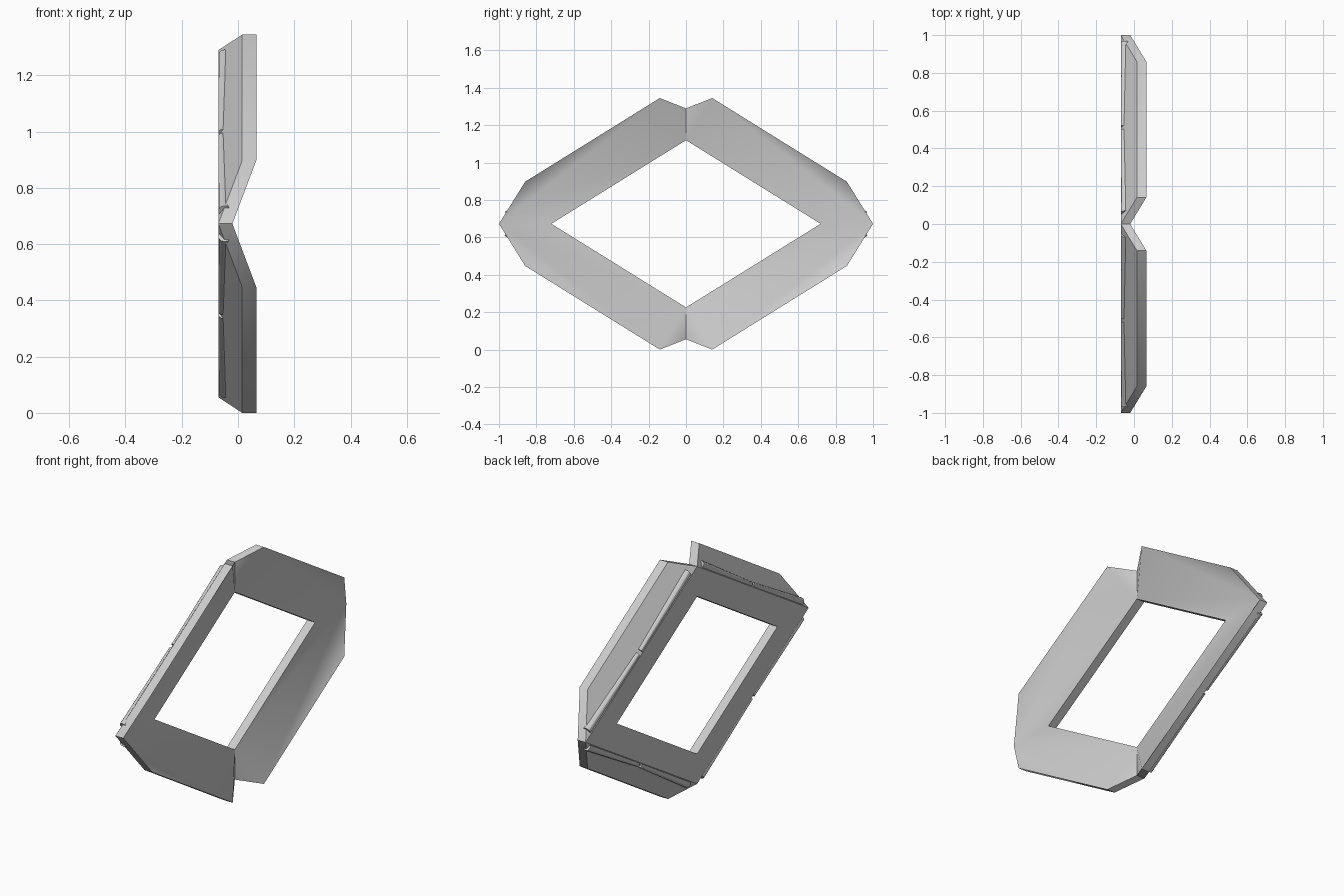
import bpy, bmesh, math
from mathutils import Vector

old = bpy.data.objects.get("Cube")
if old:
    bpy.data.objects.remove(old, do_unlink=True)

grey = bpy.data.materials.new("plain_grey")
grey.use_nodes = True
grey.diffuse_color = (0.6, 0.6, 0.6, 1)
grey.node_tree.nodes["Principled BSDF"].inputs["Base Color"].default_value = (0.6, 0.6, 0.6, 1)

MID = 0.6725      # height of the centre
BACK = -0.07      # flat rear plane
THICK = 0.05

# Rear outline of one quarter: (x, y, z above centre)
QUARTER = {
    "peak": (BACK, 0, 0.617),
    "top_corner": (BACK + 0.085, 0.14, MID),
    "side_corner": (BACK + 0.085, 0.86, 0.225),
    "tip": (BACK, 1, 0),
    "inner_top": (BACK, 0, 0.447),
    "inner_side": (BACK, 0.72, 0),
}
RIM = ["peak", "top_corner", "side_corner", "tip"]
FRONT = [
    ("peak", "top_corner", "inner_top"),
    ("inner_top", "top_corner", "tip"),
    ("top_corner", "side_corner", "tip"),
    ("inner_top", "tip", "inner_side"),
]
REAR = [("peak", "inner_top", "inner_side", "tip"), tuple(RIM)]
SIGNS = [(sy, sz) for sy in (1, -1) for sz in (1, -1)]


def place(p, sy, sz):
    return Vector((p[0], p[1] * sy, MID + p[2] * sz))


def finish(bm, name):
    bmesh.ops.remove_doubles(bm, verts=bm.verts, dist=0.0001)
    bmesh.ops.recalc_face_normals(bm, faces=bm.faces)
    mesh = bpy.data.meshes.new(name)
    bm.to_mesh(mesh)
    bm.free()
    mesh.materials.append(grey)
    obj = bpy.data.objects.new(name, mesh)
    bpy.context.collection.objects.link(obj)
    bpy.ops.object.select_all(action="DESELECT")
    obj.select_set(True)
    bpy.context.view_layer.objects.active = obj
    bpy.ops.object.shade_smooth_by_angle(angle=math.radians(30))
    return obj


# Diamond frame with a flared flange on each of its four arms
bm = bmesh.new()
for sy, sz in SIGNS:
    rear = {k: bm.verts.new(place(p, sy, sz)) for k, p in QUARTER.items()}
    front = {k: bm.verts.new(v.co + Vector((THICK, 0, 0))) for k, v in rear.items()}
    for f in FRONT:
        bm.faces.new([front[k] for k in f])
    for f in REAR:
        bm.faces.new([rear[k] for k in f])
    for a, b in list(zip(RIM, RIM[1:])) + [("inner_top", "inner_side")]:
        bm.faces.new([front[a], front[b], rear[b], rear[a]])
finish(bm, "diamond_frame")


# Tapered rods lying in the bend at the rear, two on each arm
def rod(bm, start, end, r0, r1, sides=12):
    axis = (end - start).normalized()
    u = Vector((1, 0, 0))
    w = axis.cross(u)
    rings = []
    for c, r in ((start, r0), (end, r1)):
        ring = []
        for i in range(sides):
            a = math.tau * i / sides
            ring.append(bm.verts.new(c + u * (r * math.cos(a)) + w * (r * math.sin(a))))
        rings.append(ring)
        bm.faces.new(ring)
    for i in range(sides):
        j = (i + 1) % sides
        bm.faces.new([rings[0][i], rings[0][j], rings[1][j], rings[1][i]])


bm = bmesh.new()
peak, tip = Vector(QUARTER["peak"]), Vector(QUARTER["tip"])
along = tip - peak
outward = Vector((0, -along.z, along.y)).normalized()
R_MID, R_END = 0.014, 0.022
for sy, sz in SIGNS:
    for t0, t1 in ((0.49, 0.05), (0.51, 0.95)):
        ends = []
        for t, r in ((t0, R_MID), (t1, R_END)):
            p = peak + along * t + outward * (r * 0.75) + Vector((r, 0, 0))
            ends.append(place(p, sy, sz))
        rod(bm, ends[0], ends[1], R_MID, R_END)
finish(bm, "rear_rods")
